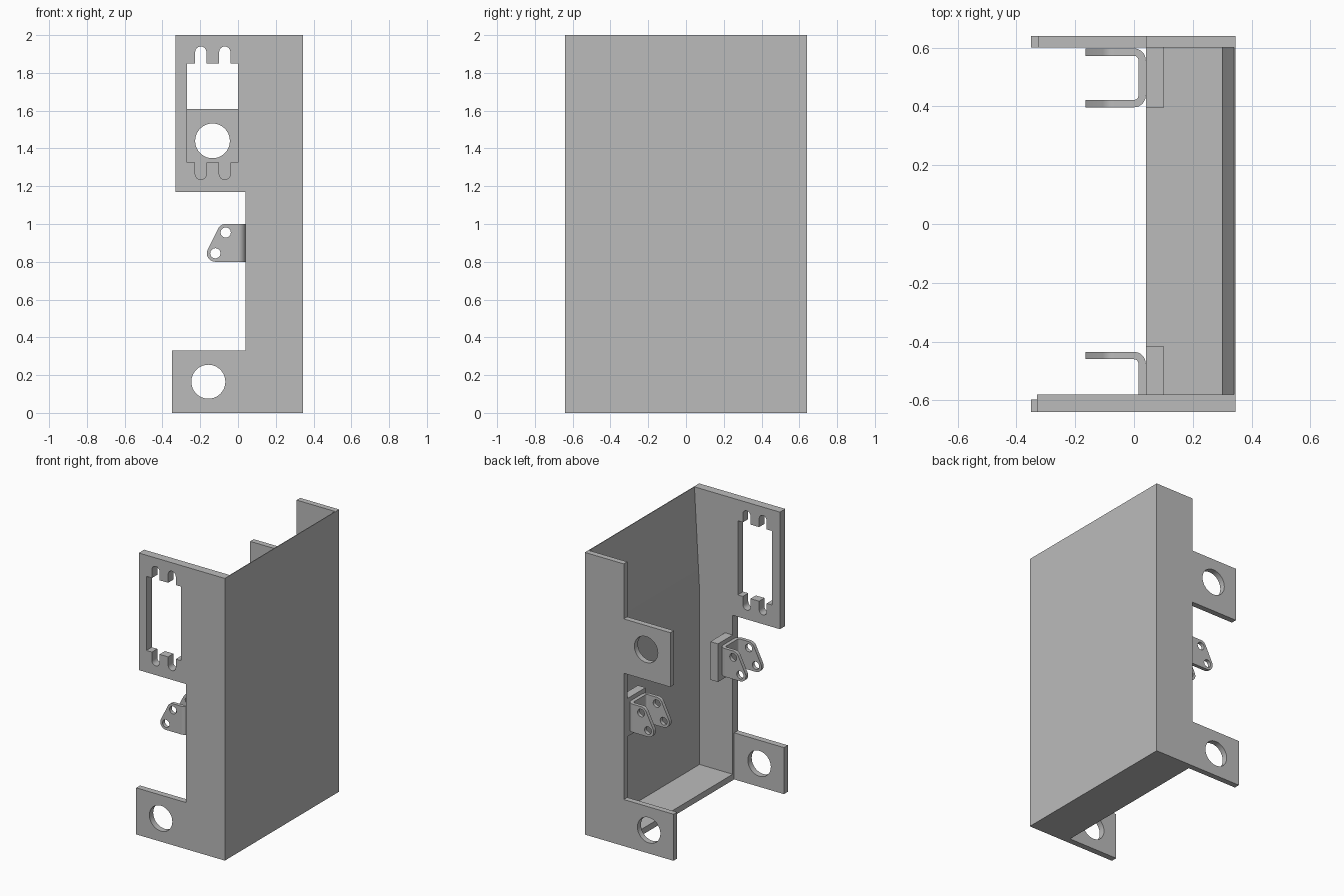
import bpy, bmesh, math

cube = bpy.data.objects.get("Cube")
if cube:
    bpy.data.objects.remove(cube, do_unlink=True)

# Single grey finish
grey = bpy.data.materials.new("plain_grey")
grey.use_nodes = True
colour = (0.5, 0.5, 0.5, 1)
grey.diffuse_color = colour
grey.node_tree.nodes["Principled BSDF"].inputs["Base Color"].default_value = colour


def arc(cx, cy, r, start, end, steps=8):
    angles = [math.radians(start + (end - start) * i / steps) for i in range(steps + 1)]
    return [(cx + r * math.cos(a), cy + r * math.sin(a)) for a in angles]


def circle(cx, cy, r, steps=40):
    return arc(cx, cy, r, 0, 360, steps)[:-1]


def rect(x0, x1, y0, y1):
    return [(x0, y0), (x1, y0), (x1, y1), (x0, y1)]


def prism(name, loops, lo, hi, axis="Y"):
    """Extrude an outline (first loop) with holes (other loops) along Y or Z."""
    curve = bpy.data.curves.new(name + "_outline", "CURVE")
    curve.dimensions = "2D"
    curve.fill_mode = "BOTH"
    curve.extrude = (hi - lo) / 2
    for loop in loops:
        spline = curve.splines.new("POLY")
        spline.points.add(len(loop) - 1)
        for point, (a, b) in zip(spline.points, loop):
            point.co = (a, b, 0, 1)
        spline.use_cyclic_u = True
        spline.use_smooth = False
    temp = bpy.data.objects.new(name + "_outline", curve)
    bpy.context.collection.objects.link(temp)
    graph = bpy.context.evaluated_depsgraph_get()
    mesh = bpy.data.meshes.new_from_object(temp.evaluated_get(graph))
    bpy.data.objects.remove(temp, do_unlink=True)
    bpy.data.curves.remove(curve)

    bm = bmesh.new()
    bm.from_mesh(mesh)
    bmesh.ops.remove_doubles(bm, verts=bm.verts, dist=0.0001)
    for v in bm.verts:
        a, b, c = v.co
        c += (lo + hi) / 2
        v.co = (a, c, b) if axis == "Y" else (a, b, c)
    bmesh.ops.recalc_face_normals(bm, faces=bm.faces)
    bm.to_mesh(mesh)
    bm.free()
    mesh.name = name
    mesh.materials.clear()
    mesh.materials.append(grey)
    obj = bpy.data.objects.new(name, mesh)
    bpy.context.collection.objects.link(obj)
    bpy.ops.object.select_all(action="DESELECT")
    obj.select_set(True)
    bpy.context.view_layer.objects.active = obj
    bpy.ops.object.shade_smooth_by_angle(angle=math.radians(30))
    return obj


EDGE, SIDE = 0.04, 0.345          # open edge and closed side of the channel
FRONT, FRONT_IN = -0.64, -0.58
BACK_IN, BACK = 0.60, 0.64

# Front plate with a slotted window
slots = (-0.197, -0.07)
window = [(-0.27, 1.325), (-0.27, 1.85)]
for x in slots:
    window += [(x - 0.03, 1.85)] + arc(x, 1.91, 0.03, 180, 0) + [(x + 0.03, 1.85)]
window += [(0, 1.85), (0, 1.325)]
for x in reversed(slots):
    window += [(x + 0.03, 1.325)] + arc(x, 1.265, 0.03, 0, -180) + [(x - 0.03, 1.325)]
front_outline = [(EDGE, 0), (SIDE, 0), (SIDE, 2), (-0.33, 2), (-0.33, 1.17), (EDGE, 1.17)]
prism("front_plate", [front_outline, window], FRONT, FRONT_IN)

# Back plate with a round-holed upper tab
back_outline = [(EDGE, 0), (SIDE, 0), (SIDE, 2), (EDGE, 2), (EDGE, 1.61),
                (-0.325, 1.61), (-0.325, 1.225), (EDGE, 1.225)]
prism("back_plate", [back_outline, circle(-0.135, 1.44, 0.092)], BACK_IN, BACK)

# Lower tabs, one at each end
for end, y0, y1 in (("front", FRONT, -0.597), ("back", BACK_IN, BACK)):
    prism(end + "_lower_tab",
          [rect(-0.35, EDGE, 0, 0.33), circle(-0.157, 0.165, 0.09)], y0, y1)

# Side wall tapering toward the top, and the floor
prism("side_wall", [[(0.30, 0), (SIDE, 0), (SIDE, 2), (0.34, 2), (0.30, 1.28)]],
      FRONT_IN, BACK_IN)
prism("floor", [rect(EDGE, 0.30, 0, 0.043)], FRONT_IN, BACK_IN)

# Mounting blocks
prism("front_block", [rect(EDGE, 0.10, 0.76, 1.03)], FRONT_IN, -0.415)
prism("back_block", [rect(EDGE, 0.10, 0.76, 1.03)], 0.395, BACK_IN)

# U-shaped brackets: bent base and two drilled legs
low, high = (-0.12, 0.845), (-0.065, 0.955)
leg = [(0, 0.8)] + arc(*low, 0.045, 270, 153) + arc(*high, 0.045, 153, 90) + [(0, 1.0)]
THICK, BEND = 0.025, 0.04
for end, y0 in (("front", -0.635), ("back", 0.397)):
    y1 = y0 + 0.2
    inner = BEND - THICK
    base = (arc(0, y0 + BEND, BEND, -90, 0) + arc(0, y1 - BEND, BEND, 0, 90)
            + arc(0, y1 - BEND, inner, 90, 0) + arc(0, y0 + BEND, inner, 0, -90))
    prism(end + "_bracket_base", [base], 0.8, 1.0, "Z")
    for side, y in (("outer", y0), ("inner", y1 - THICK)):
        prism(f"{end}_bracket_{side}_leg",
              [leg, circle(*low, 0.027, 24), circle(*high, 0.027, 24)], y, y + THICK)
